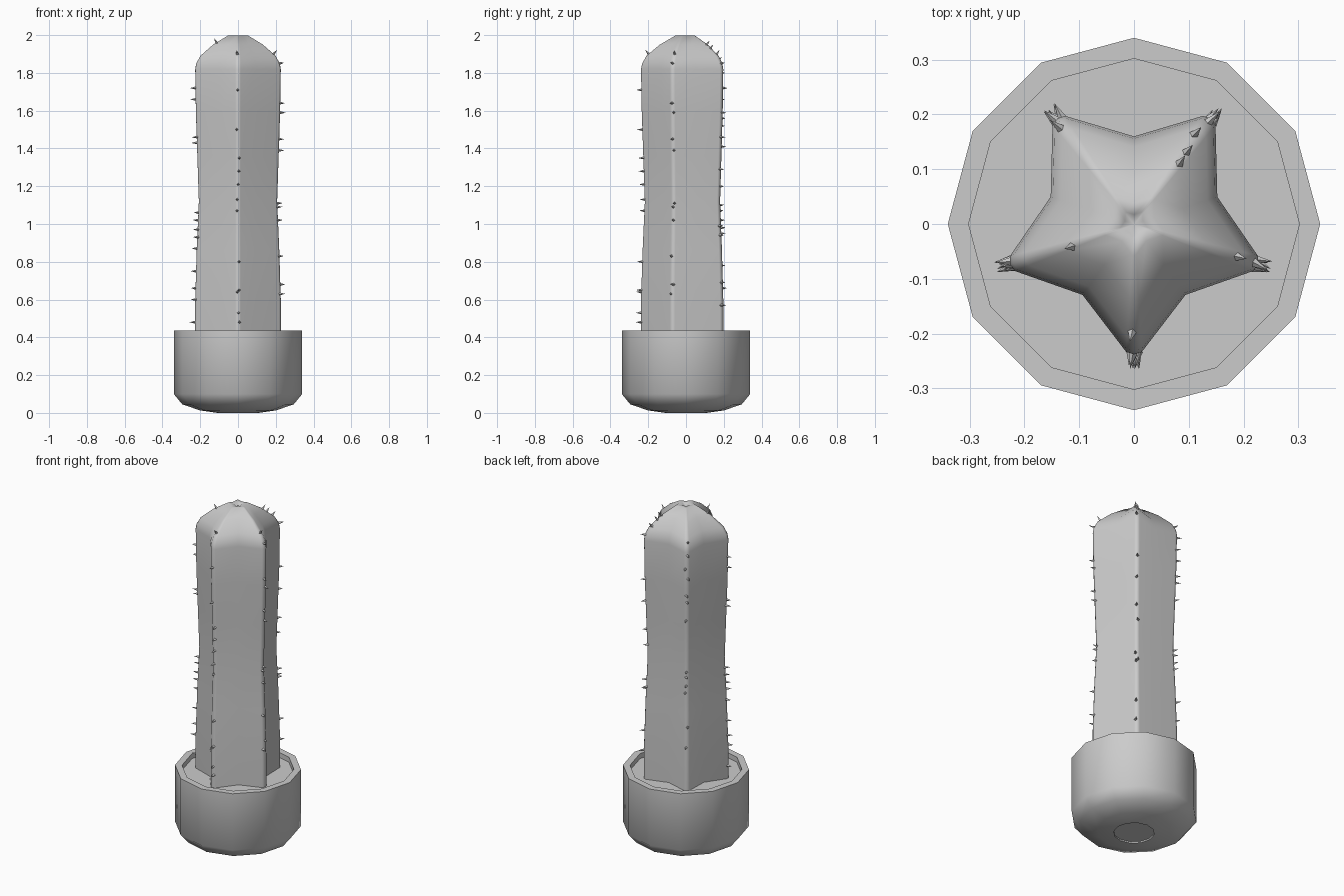
import bpy, bmesh, math, random
from mathutils import Vector, Matrix

if "Cube" in bpy.data.objects:
    bpy.data.objects.remove(bpy.data.objects["Cube"])

random.seed(4)


def make_object(name, bm, angle=None):
    bmesh.ops.recalc_face_normals(bm, faces=bm.faces)
    me = bpy.data.meshes.new(name)
    bm.to_mesh(me)
    bm.free()
    ob = bpy.data.objects.new(name, me)
    bpy.context.collection.objects.link(ob)
    if angle:
        bpy.ops.object.select_all(action='DESELECT')
        ob.select_set(True)
        bpy.context.view_layer.objects.active = ob
        bpy.ops.object.shade_smooth_by_angle(angle=math.radians(angle))
    return ob


def bridge(bm, rings):
    for a, b in zip(rings, rings[1:]):
        n = len(a)
        for i in range(n):
            j = (i + 1) % n
            bm.faces.new((a[i], a[j], b[j], b[i]))


def fan(bm, ring, z):
    c = bm.verts.new((0, 0, z))
    for i in range(len(ring)):
        bm.faces.new((ring[i], ring[(i + 1) % len(ring)], c))


def polar(r, deg, z):
    a = math.radians(deg)
    return Vector((r * math.cos(a), r * math.sin(a), z))


# Pot: 12-sided turned shell with a rounded foot and a hollow rim
pot_profile = [(0.11, 0.008), (0.11, 0.0), (0.20, 0.013), (0.295, 0.045),
               (0.34, 0.10), (0.34, 0.435), (0.302, 0.435), (0.302, 0.37)]
bm = bmesh.new()
rings = [[bm.verts.new(polar(r, 30 * i, z)) for i in range(12)] for r, z in pot_profile]
bridge(bm, rings)
fan(bm, rings[0], 0.008)
make_object("pot", bm, 40)

# Soil disc just under the rim
bm = bmesh.new()
bmesh.ops.create_circle(bm, cap_ends=True, segments=12, radius=0.302,
                        matrix=Matrix.Translation((0, 0, 0.405)) @ Matrix.Rotation(math.pi / 2, 4, 'Z'))
make_object("soil", bm)

# Cactus body: five-ribbed star section, waisted and domed
RIB, VALLEY = 0.238, 0.16
section = [(0.234, -3.5), (RIB, 0), (0.234, 3.5), (VALLEY, 36)]
levels = [(0.39, 1.0), (0.60, 1.0), (0.86, 0.965), (1.12, 0.915), (1.36, 0.95),
          (1.60, 0.985), (1.82, 1.0), (1.85, 0.975), (1.89, 0.88), (1.95, 0.58), (1.997, 0.24)]
bm = bmesh.new()
rings = [[bm.verts.new(polar(r * s, -90 + 72 * k + a, z))
          for k in range(5) for r, a in section] for z, s in levels]
rings.append([bm.verts.new((v.co.x * 0.45, v.co.y * 0.45, 1.995)) for v in rings[-1]])
bridge(bm, rings)
fan(bm, rings[-1], 1.975)
make_object("cactus_body", bm, 75)


def rib_point(z):
    """Rib radius and outward slope at a height."""
    for (z0, s0), (z1, s1) in zip(levels, levels[1:]):
        if z <= z1:
            t = (z - z0) / (z1 - z0)
            return RIB * (s0 + (s1 - s0) * t), math.atan2(RIB * (s0 - s1), z1 - z0)
    return 0.05, math.pi / 2


# Spines: small cones scattered along each rib
spine_heights = [
    (1.90, 1.71, 1.50, 1.35, 1.28, 1.21, 1.13, 1.07, 0.80, 0.65, 0.64, 0.53, 0.48),
    (1.90, 1.85, 1.64, 1.59, 1.45, 1.39, 1.11, 1.09, 1.02, 0.83, 0.68, 0.63),
    (1.95, 1.93, 1.90, 1.85, 1.59, 1.46, 1.29, 1.20, 0.99, 0.95, 0.94, 0.69, 0.57),
    (1.87, 1.80, 1.72, 1.66, 1.56, 1.52, 1.41, 1.10, 1.07, 1.02, 0.98, 0.78, 0.66),
    (1.96, 1.72, 1.66, 1.46, 1.43, 1.06, 1.02, 0.97, 0.93, 0.87, 0.75, 0.66, 0.60, 0.48)]
bm = bmesh.new()
for k, heights in enumerate(spine_heights):
    for z in heights:
        r, tilt = rib_point(z)
        a = -90 + 72 * k + random.uniform(-2, 2)
        axis = polar(math.cos(tilt), a + random.uniform(-15, 15), math.sin(tilt))
        rot = axis.to_track_quat('Z', 'Y').to_matrix().to_4x4()
        bmesh.ops.create_cone(bm, cap_ends=True, segments=4, radius1=0.009, radius2=0, depth=0.034,
                              matrix=Matrix.Translation(polar(r, a, z) + axis * 0.011) @ rot)
make_object("spines", bm)
